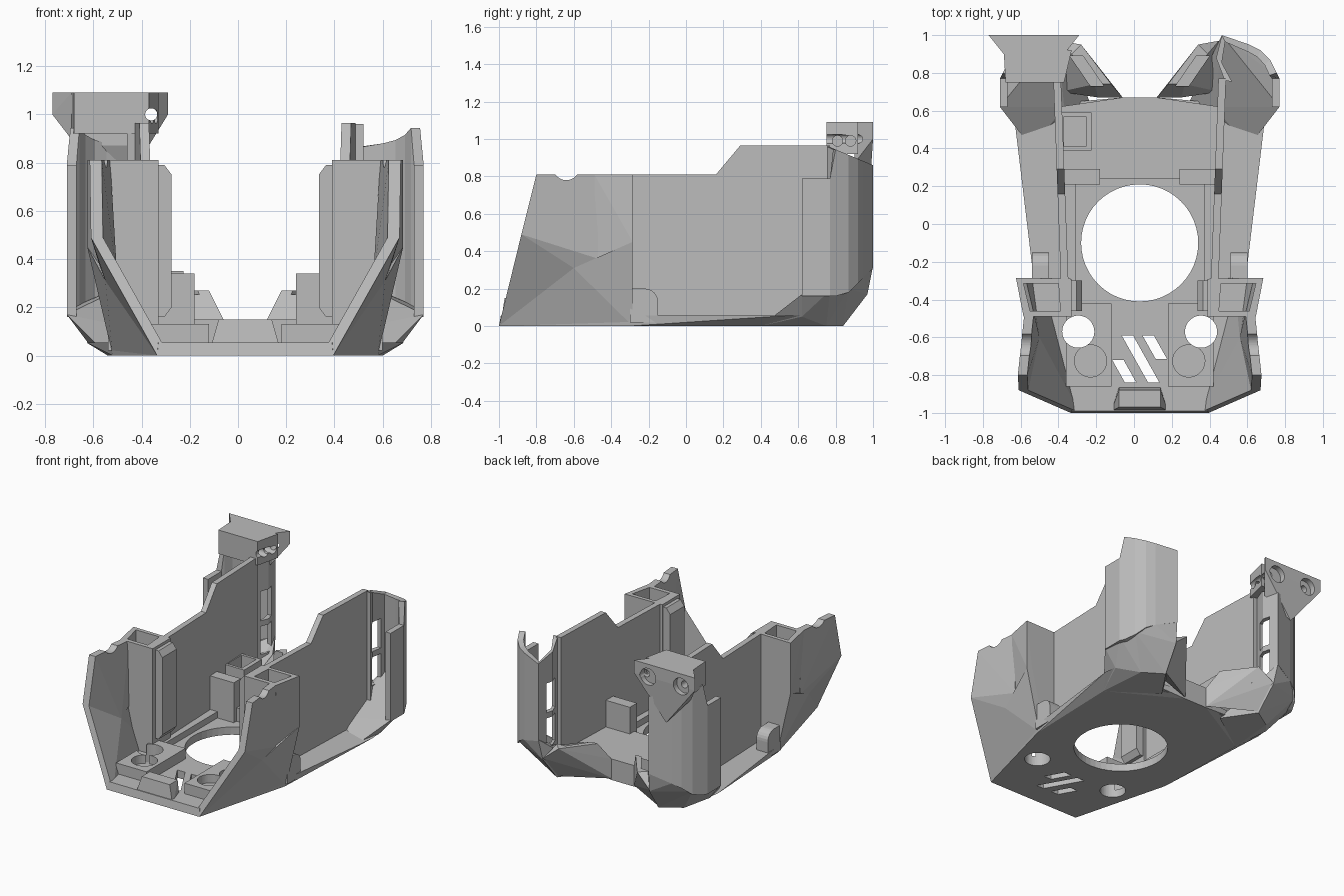
import bpy, bmesh, math
from itertools import product
from mathutils import Matrix, Vector

MID = .03            # centre line of the body
BOTH, LEFT, RIGHT = (1, -1), (1,), (-1,)

if "Cube" in bpy.data.objects:
    bpy.data.objects.remove(bpy.data.objects["Cube"])

grey = bpy.data.materials.new("plain_grey")
grey.use_nodes = True
colour = (.5, .5, .5, 1)
grey.diffuse_color = colour
grey.node_tree.nodes["Principled BSDF"].inputs["Base Color"].default_value = colour


def finish(name, bm):
    bmesh.ops.dissolve_limit(bm, angle_limit=.01, verts=bm.verts, edges=bm.edges)
    bmesh.ops.recalc_face_normals(bm, faces=bm.faces)
    mesh = bpy.data.meshes.new(name)
    bm.to_mesh(mesh)
    bm.free()
    mesh.materials.append(grey)
    obj = bpy.data.objects.new(name, mesh)
    bpy.context.collection.objects.link(obj)
    return obj


def hulls(name, groups, sides=BOTH):
    """Convex solids, repeated on the chosen sides of the centre line."""
    bm = bmesh.new()
    for side, points in product(sides, groups):
        verts = [bm.verts.new((MID + side * x, y, z)) for x, y, z in points]
        result = bmesh.ops.convex_hull(bm, input=verts)
        spare = {v for v in result["geom_interior"] if isinstance(v, bmesh.types.BMVert)}
        bmesh.ops.delete(bm, geom=list(spare), context="VERTS")
    return finish(name, bm)


def hull(name, points, sides=BOTH):
    return hulls(name, [points], sides)


def box(name, xs, ys, zs, sides=BOTH):
    return hull(name, list(product(xs, ys, zs)), sides)


def ribbon(name, rings):
    """One closed solid joining four-cornered sections, on both sides."""
    bm = bmesh.new()
    for side in BOTH:
        loops = [[bm.verts.new((MID + side * x, y, z)) for x, y, z in ring] for ring in rings]
        for a, b in zip(loops, loops[1:]):
            for i in range(4):
                j = (i + 1) % 4
                bm.faces.new((a[i], a[j], b[j], b[i]))
        bm.faces.new(loops[0])
        bm.faces.new(loops[-1])
    return finish(name, bm)


def rod(name, centre, radius, length, axis="Z", sides=BOTH):
    bm = bmesh.new()
    turn = {"Z": Matrix(), "X": Matrix.Rotation(math.pi / 2, 4, "Y"),
            "Y": Matrix.Rotation(math.pi / 2, 4, "X")}[axis]
    for side in sides:
        x, y, z = centre
        place = Matrix.Translation((MID + side * x, y, z)) @ turn
        bmesh.ops.create_cone(bm, cap_ends=True, segments=48, radius1=radius,
                              radius2=radius, depth=length, matrix=place)
    return finish(name, bm)


def cut(target, *cutters):
    for cutter in cutters:
        mod = target.modifiers.new("cut", "BOOLEAN")
        mod.operation, mod.solver, mod.object = "DIFFERENCE", "EXACT", cutter
        cutter.hide_render = True
    bpy.context.view_layer.update()
    graph = bpy.context.evaluated_depsgraph_get()
    mesh = bpy.data.meshes.new_from_object(target.evaluated_get(graph))
    target.modifiers.clear()
    target.data = mesh


def discard(*cutters):
    for cutter in cutters:
        bpy.data.objects.remove(cutter)


def mirrored(points):
    return points + [(-x, y, z) for x, y, z in points]


# Floor plate, wider than the walls so that it leaves a ledge
floor = hull("floor", mirrored([
    (.365, -1, 0), (.55, -.3, 0), (.57, .4, 0), (.09, .67, 0),
    (.36, -.99, .055), (.56, -.3, .055), (.585, .36, .055), (.66, .53, .055),
    (.65, .62, .055), (.09, .67, .055)]), LEFT)
pads = box("front_pads", (.15, .39), (-.86, -.42), (.01, .13))
big_hole = rod("big_hole_cutter", (0, -.1, 0), .31, 1, sides=LEFT)
small_holes = rod("small_hole_cutter", (.325, -.57, 0), .085, 1)
recesses = rod("recess_cutter", (.26, -.725, .12), .085, .1)


# Slanted slots through the floor
def slot(x, top, bottom):
    run = (top - bottom) * .56
    return [(x + wide + slide, y, z) for wide in (0, .06)
            for slide, y in ((0, top), (run, bottom)) for z in (-.2, .2)]


slots = hulls("slot_cutter", [slot(-.095, -.59, -.84), slot(.015, -.59, -.715),
                              slot(-.145, -.72, -.84)], LEFT)
cut(floor, big_hole, small_holes, slots)
cut(pads, small_holes, recesses)
discard(big_hole, small_holes, recesses, slots)

# Front lip, rear deck and edge rails
hull("front_lip", mirrored([(.15, -.99, .01), (.11, -.97, .15), (.11, -.88, .15),
                            (.11, -.86, .01)]), LEFT)
hull("rear_deck", mirrored([(.42, .24, .01), (.43, .62, .01), (.09, .67, .01),
                            (.42, .24, .15), (.43, .62, .15), (.09, .67, .15)]), LEFT)
box("edge_rail", (.34, .4), (-.42, .25), (.01, .1))

# Clips and the small open box on the deck
box("corner_clip", (.21, .4), (.21, .29), (.04, .34))
deck_box = box("deck_box", (.255, .42), (.39, .59), (.14, .35), RIGHT)
pocket = box("pocket_cutter", (.285, .4), (.41, .57), (.2, .5), RIGHT)
cut(deck_box, pocket)
discard(pocket)

# Faceted front cheeks: thin panels meeting at a dent
nose, brow, dent = (.365, -1, 0), (.64, -.88, .49), (.58, -.6, .31)
heel, hip = (.55, -.285, 0), (.655, -.285, .45)


def panel(*corners):
    return [(x - thick, y, z) for thick in (0, .05) for x, y, z in corners]


hulls("lower_cheek", [panel(nose, brow, dent), panel(nose, dent, heel),
                      panel(dent, hip, heel)])
upper = hull("upper_cheek", panel(brow, dent, (.645, -.8, .81), (.61, -.47, .81),
                                  (.6, -.47, .36)))
notch = rod("notch_cutter", (.6, -.64, .85), .07, .4, "X")
cut(upper, notch)
discard(notch)

# Hollow towers with an inner rib and a rounded foot
towers = hull("front_tower", [
    (.36, -.49, .04), (.36, -.29, .04), (.36, -.49, .81), (.36, -.29, .81),
    (.615, -.49, .81), (.655, -.285, .81), (.59, -.49, .36), hip,
    heel, (.5, -.49, .01)])
well = hull("well_cutter", [(x, y, z) for z in (.3, 1) for x, y in
                            ((.42, -.46), (.43, -.315), (.58, -.46), (.615, -.315))])
cut(towers, well)
discard(well)
hull("tower_rib", [(x, y, z) for y in (-.46, -.3) for x, z in
                   ((.305, .2), (.305, .75), (.335, .79), (.38, .79), (.38, .16), (.335, .16))])
foot_profile = [(-.3, .02), (-.15, .02)] + [
    (-.22 + .07 * math.sin(a), .13 + .07 * math.cos(a))
    for a in [math.pi / 2 * i / 6 for i in range(7)]] + [(-.3, .2)]
hull("rounded_foot", [(x, y, z) for x in (.48, .57) for y, z in foot_profile])


# Upright side walls with a stepped top, spreading slightly to the back
def wall_slab(corners):
    return [(.41 - thick + .037 * (y + .5), y, z) for thick in (0, .04) for y, z in corners]


hulls("side_wall", [
    wall_slab([(-.49, .04), (-.49, .81), (.16, .81), (.16, .04)]),
    wall_slab([(.16, .04), (.16, .81), (.29, .965), (.77, .965), (.77, .04)])])

# Curved leg shells with two openings each
path = [(.74, .62), (.74, .77), (.725, .8), (.69, .87), (.64, .92), (.58, .95), (.435, 1),
        (.405, .88), (.45, .76)]
hub = Vector((.56, .74))


def leg_section(spot):
    outer = Vector(spot)
    inner = outer + (hub - outer).normalized() * .04
    if outer.x > .73:
        inner = outer - Vector((.04, 0))
    crest = .79 if outer.x > .73 else .965 - .42 * max(0, outer.y - .75)
    foot = .16 + max(0, outer.y - .85)
    return [(*p, z) for p, z in ((outer, foot), (outer, crest), (inner, crest), (inner, foot))]


legs = ribbon("rear_leg", [leg_section(spot) for spot in path])
windows = [box("window_cutter", (.35, .5), (.82, .93), span)
           for span in ((.25, .45), (.49, .7))]
cut(legs, *windows)
discard(*windows)

# Faceted leg bases
hull("leg_base", [(.57, .4, 0), (.54, .75, 0), (.4, .84, 0), (.25, .62, 0),
                  (.65, .62, .05), (.74, .62, .17), (.74, .77, .19), (.69, .87, .2),
                  (.58, .95, .26), (.435, 1, .32), (.42, .97, .17), (.42, .8, .2),
                  (.4, .62, .1)])

# Diagonal brackets at the back, each with a slot
brackets = hull("rear_bracket", [
    (.09, .67, .01), (.09, .67, .15), (.15, .74, .27), (.31, .95, .27), (.42, .97, .18),
    (.4, .84, .01), (.42, .7, .1), (.22, .67, .15), (.24, .74, .27), (.36, .9, .27)])
slit = hull("slit_cutter", [(x + shift, y, z) for z in (.17, .5) for shift in (0, .07)
                            for x, y in ((.19, .73), (.3, .89))])
cut(brackets, slit)
discard(slit)

# Flared head on the right leg with bolt holes
head = hull("leg_head", [
    (.8, 1, 1.09), (.32, 1, 1.09), (.8, 1, 1), (.32, 1, 1), (.56, .98, .7),
    (.72, .9, 1.09), (.4, .9, 1.09), (.7, .9, .87), (.4, .9, .87)], RIGHT)
neck = hull("head_neck", [(x, y, z) for x, y in ((.72, .92), (.36, .92), (.71, .75), (.4, .75))
                          for z in (.92, 1.09)], RIGHT)
drills = [rod("bolt_cutter", (x, 1, 1), .06, .08, "Y", RIGHT) for x in (.43, .69)]
drills += [rod("bore_cutter", (x, .98, 1), .025, length, "Y", RIGHT)
           for x, length in ((.39, .8), (.69, .2))]
drills += [rod("side_bore_cutter", (.37, y, .99), .028, .16, "X", RIGHT) for y in (.81, .88)]
cut(head, *drills)
cut(neck, *drills)
discard(*drills)
